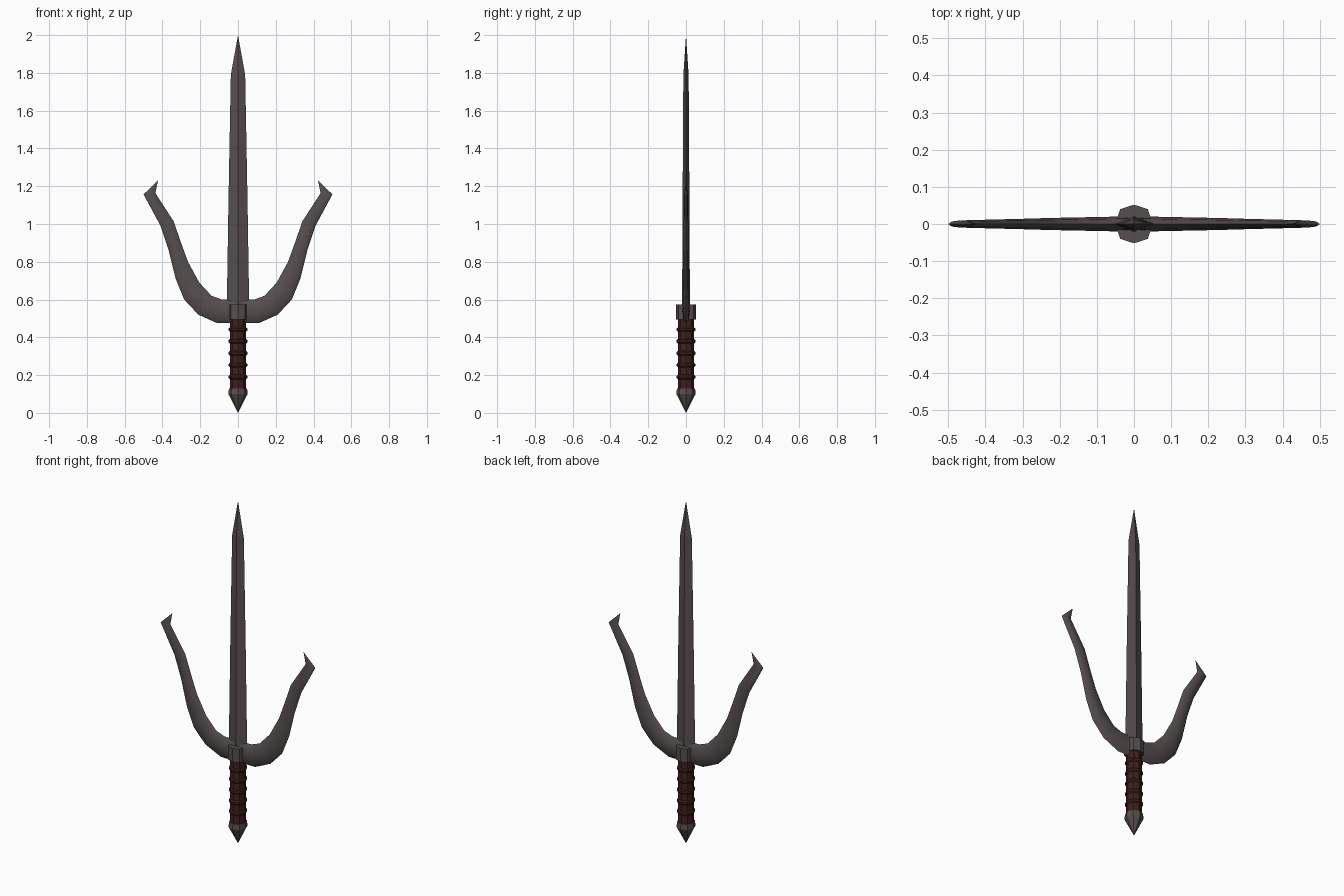
import bpy, bmesh, math

if "Cube" in bpy.data.objects:
    bpy.data.objects.remove(bpy.data.objects["Cube"])


def material(name, rgb):
    m = bpy.data.materials.new(name)
    m.use_nodes = True
    m.diffuse_color = (*rgb, 1)
    bsdf = m.node_tree.nodes["Principled BSDF"]
    bsdf.inputs["Base Color"].default_value = (*rgb, 1)
    bsdf.inputs["Roughness"].default_value = 0.6
    return m


steel = material("dark steel", (0.095, 0.077, 0.077))
leather = material("dark red leather", (0.055, 0.014, 0.014))


def loft(name, rings, mat, tip=None, cap=True, smooth=0, mirror=False):
    """Skin rings of points; close the end at a tip point or with a flat cap."""
    bm = bmesh.new()
    rows = [[bm.verts.new(p) for p in ring] for ring in rings]
    n = len(rows[0])
    for a, b in zip(rows, rows[1:]):
        for i in range(n):
            j = (i + 1) % n
            bm.faces.new((a[i], a[j], b[j], b[i]))
    if tip:
        t = bm.verts.new(tip)
        for i in range(n):
            bm.faces.new((rows[-1][i], rows[-1][(i + 1) % n], t))
    else:
        bm.faces.new(rows[-1])
    if cap:
        bm.faces.new(rows[0][::-1])
    bmesh.ops.recalc_face_normals(bm, faces=bm.faces)
    mesh = bpy.data.meshes.new(name)
    bm.to_mesh(mesh)
    bm.free()
    mesh.materials.append(mat)
    ob = bpy.data.objects.new(name, mesh)
    bpy.context.collection.objects.link(ob)
    if mirror:
        ob.modifiers.new("Mirror", 'MIRROR').use_axis[0] = True
    if smooth:
        bpy.ops.object.select_all(action='DESELECT')
        ob.select_set(True)
        bpy.context.view_layer.objects.active = ob
        bpy.ops.object.shade_smooth_by_angle(angle=math.radians(smooth))
    return ob


def octagon(r, z):
    return [(r * math.cos(k * math.pi / 4), r * math.sin(k * math.pi / 4), z)
            for k in range(8)]


def diamond(hx, hy, z):
    return [(hx, 0, z), (0, hy, z), (-hx, 0, z), (0, -hy, z)]


# Blade: ridged diamond section tapering to a point
loft("blade", [diamond(0.06, 0.021, 0.52), diamond(0.05, 0.018, 1.15),
               diamond(0.038, 0.014, 1.79)], steel, tip=(0, 0, 2))

# Side prongs: oval sections spanning inner and outer edge points
edges = [((0, 0.60), (0, 0.475)), ((0.085, 0.60), (0.11, 0.475)),
         ((0.14, 0.62), (0.21, 0.52)), ((0.205, 0.69), (0.285, 0.60)),
         ((0.265, 0.80), (0.33, 0.71)), ((0.305, 0.91), (0.367, 0.86)),
         ((0.34, 1.013), (0.41, 0.99)), ((0.437, 1.163), (0.50, 1.157))]
rings = []
for (xi, zi), (xo, zo) in edges:
    thick = 0.021 - 0.026 * xi
    ring = []
    for k in range(8):
        a = k * math.pi / 4
        t = 0.5 - 0.5 * math.cos(a)
        ring.append((xi + (xo - xi) * t, thick * math.sin(a), zi + (zo - zi) * t))
    rings.append(ring)
loft("guard_prongs", rings, steel, tip=(0.424, 0, 1.23), cap=False,
     smooth=50, mirror=True)

# Collar: faceted block joining blade, guard and grip
quarter = [(0.044, 0.02), (0.037, 0.04), (0, 0.052)]
half = quarter + [(-x, y) for x, y in quarter[1::-1]]
outline = half + [(-x, -y) for x, y in half]
loft("collar", [[(x, y, z) for x, y in outline] for z in (0.495, 0.573)], steel)

# Grip: wrapped handle with evenly spaced raised bands
profile = [(0.043, 0.12)]
for k in range(5):
    z = 0.19 + k * 0.063
    profile += [(0.043, z - 0.012), (0.049, z - 0.006),
                (0.049, z + 0.006), (0.043, z + 0.012)]
profile.append((0.043, 0.50))
loft("grip", [octagon(r, z) for r, z in profile], leather)

# Pommel: short cap ending in a point
loft("pommel", [octagon(0.048, 0.13), octagon(0.051, 0.10)], steel, tip=(0, 0, 0))
